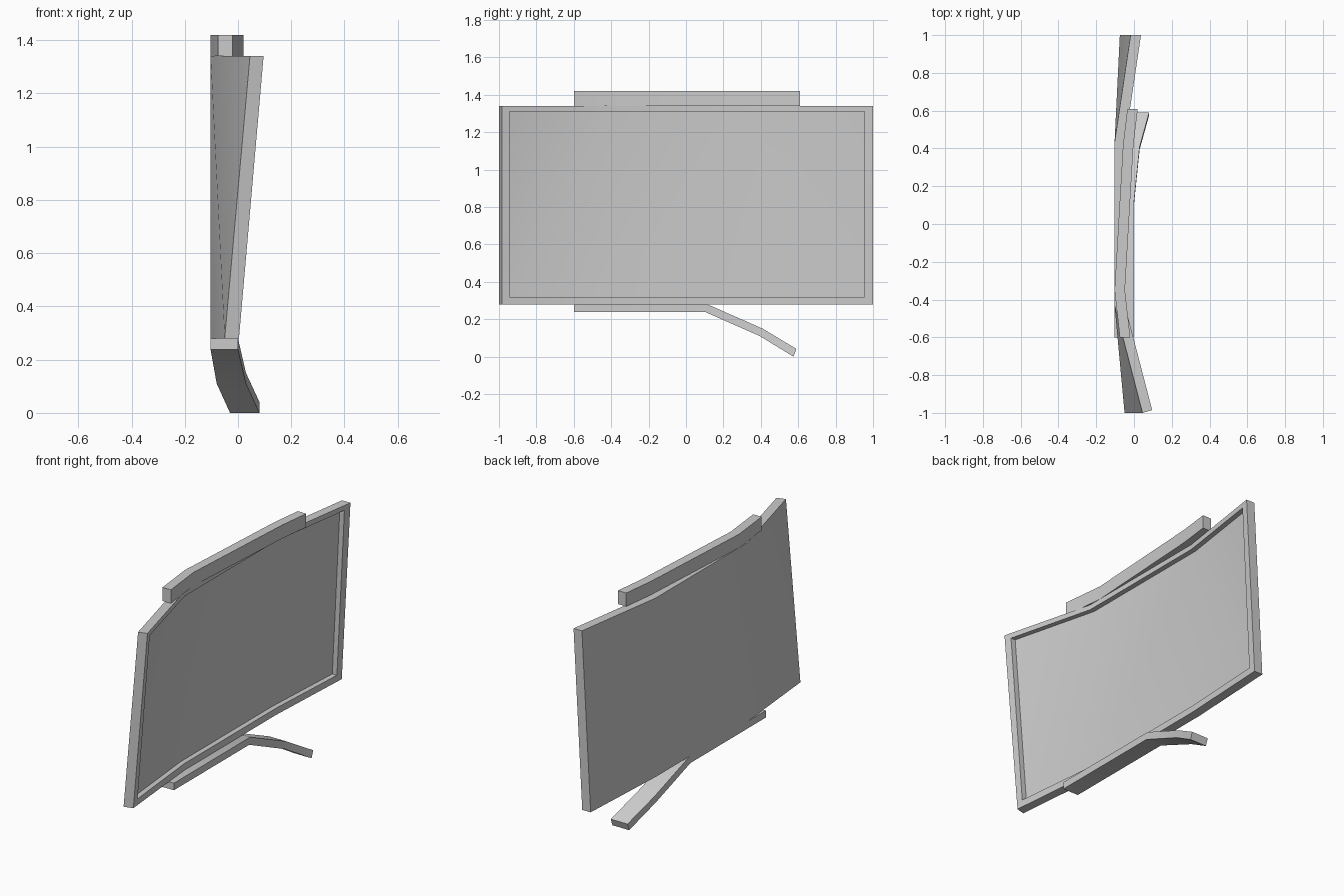
import bpy, bmesh

cube = bpy.data.objects.get("Cube")
if cube:
    bpy.data.objects.remove(cube, do_unlink=True)

grey = bpy.data.materials.new("plain_grey")
grey.use_nodes = True
GREY = (0.6, 0.6, 0.6, 1)
grey.diffuse_color = GREY
grey.node_tree.nodes["Principled BSDF"].inputs["Base Color"].default_value = GREY


def build(name, loops, cap):
    """Bridge matching loops of points and close both ends with the cap faces."""
    bm = bmesh.new()
    rings = [[bm.verts.new(p) for p in loop] for loop in loops]
    n = len(rings[0])
    for a, b in zip(rings, rings[1:]):
        for i in range(n):
            j = (i + 1) % n
            bm.faces.new((a[i], a[j], b[j], b[i]))
    for ring in (rings[0], rings[-1]):
        for face in cap:
            bm.faces.new([ring[i] for i in face])
    bmesh.ops.recalc_face_normals(bm, faces=bm.faces)
    mesh = bpy.data.meshes.new(name)
    bm.to_mesh(mesh)
    bm.free()
    mesh.materials.append(grey)
    ob = bpy.data.objects.new(name, mesh)
    bpy.context.collection.objects.link(ob)
    bpy.ops.object.select_all(action="DESELECT")
    ob.select_set(True)
    bpy.context.view_layer.objects.active = ob
    bpy.ops.object.shade_smooth_by_angle(angle=0.5)
    return ob


# Curved, slightly twisted panel: flat centre, both wings swept towards +x
LOW, HIGH, KINK, BACK = 0.28, 1.34, 0.43, -0.103
THICK, RECESS = 0.055, 0.03


def back_x(y, z):
    t = max(0, abs(y) - KINK) / (1 - KINK)
    u = (z - LOW) / (HIGH - LOW)
    low, high = (0.053, 0.148) if y < 0 else (0.028, 0.085)
    return BACK + t * (low + (high - low) * u)


def panel_loop(y0, y1, z0, z1, depth):
    ys = (y0, -KINK, KINK, y1)
    points = [(y, z0) for y in ys] + [(y, z1) for y in reversed(ys)]
    return [(back_x(y, z) + depth, y, z) for y, z in points]


inner = (-0.945, 0.955, 0.32, 1.31)
build("screen_panel", [
    panel_loop(-1, 1, LOW, HIGH, 0),
    panel_loop(-0.985, 1, LOW, HIGH, THICK),
    panel_loop(*inner, THICK),
    panel_loop(*inner, THICK - RECESS),
], [(0, 1, 6), (0, 6, 7), (1, 2, 5, 6), (2, 3, 5), (3, 4, 5)])


def section(x0, x1, low, high):
    """Rectangle across x, with low and high given as (y, z)."""
    return [(x0, *low), (x1, *low), (x1, *high), (x0, *high)]


# Bent bar along the top edge
top_path = [(-0.6, -0.075), (-0.35, -0.103), (0.42, -0.058), (0.61, -0.035)]
build("top_bar", [section(x, x + THICK, (y, HIGH), (y, 1.42)) for y, x in top_path],
      [(0, 1, 2, 3)])

# Bottom bar that bends down into a foot
build("bottom_bar_and_foot", [
    section(-0.103, 0.0, (-0.6, 0.238), (-0.6, LOW)),
    section(-0.103, 0.0, (0.105, 0.238), (0.115, LOW)),
    section(-0.08, 0.03, (0.395, 0.11), (0.41, 0.15)),
    section(-0.03, 0.08, (0.575, 0.0), (0.59, 0.042)),
], [(0, 1, 2, 3)])
